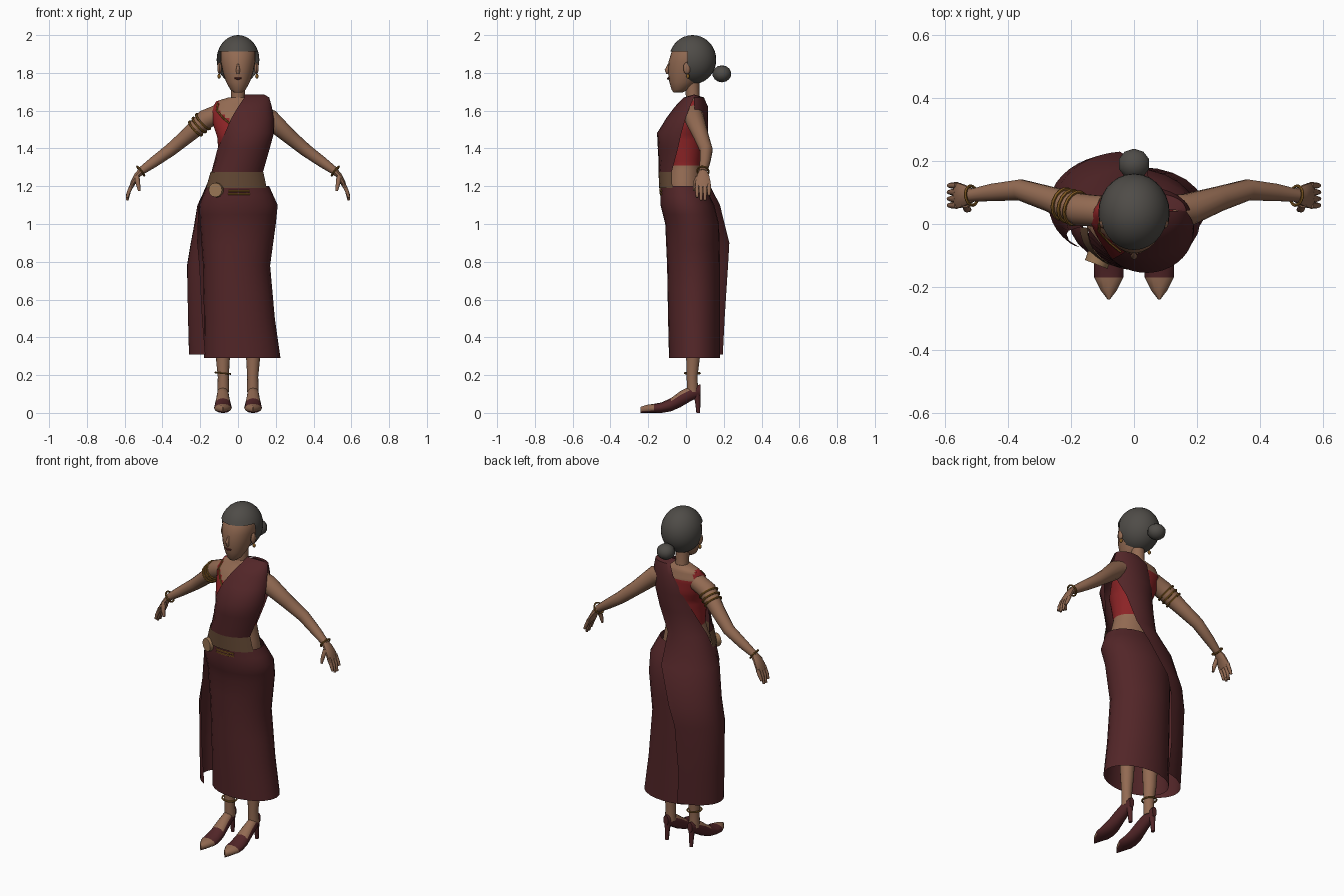
import bpy, bmesh
from math import sin, cos, radians, tau
from mathutils import Vector

cube = bpy.data.objects.get("Cube")
if cube:
    bpy.data.objects.remove(cube)


def material(name, r, g, b):
    m = bpy.data.materials.new(name)
    m.use_nodes = True
    m.diffuse_color = (r, g, b, 1)
    m.node_tree.nodes["Principled BSDF"].inputs["Base Color"].default_value = (r, g, b, 1)
    return m


SKIN = material("warm skin", .29, .145, .085)
SARI = material("maroon cloth", .085, .019, .021)
BLOUSE = material("red cloth", .26, .017, .019)
HAIR = material("grey hair", .078, .072, .064)
GOLD = material("gold", .24, .11, .018)
BELT = material("brown belt", .13, .068, .036)
TAN = material("pale bronze", .32, .18, .09)
LIPS = material("dark lips", .11, .022, .018)


def finish(name, bm, mats, rule=None, angle=45):
    """Turn a bmesh into a shaded object, colouring its faces by the rule."""
    bm.normal_update()
    if rule:
        for f in bm.faces:
            f.material_index = rule(f.calc_center_median(), f.normal)
    me = bpy.data.meshes.new(name)
    bm.to_mesh(me)
    bm.free()
    for m in mats:
        me.materials.append(m)
    ob = bpy.data.objects.new(name, me)
    bpy.context.collection.objects.link(ob)
    smooth(ob, angle)
    return ob


def smooth(ob, angle=45):
    bpy.ops.object.select_all(action='DESELECT')
    ob.select_set(True)
    bpy.context.view_layer.objects.active = ob
    bpy.ops.object.shade_smooth_by_angle(angle=radians(angle))


def skin_rows(name, rows, mats, closed=True, caps=False, rule=None, angle=45):
    """Join rows of points into a surface."""
    bm = bmesh.new()
    vs = [[bm.verts.new(p) for p in row] for row in rows]
    n = len(rows[0])
    for a, b in zip(vs, vs[1:]):
        for i in range(n if closed else n - 1):
            j = (i + 1) % n
            bm.faces.new((a[i], a[j], b[j], b[i]))
    if caps:
        bm.faces.new(vs[0][::-1])
        bm.faces.new(vs[-1])
        bmesh.ops.recalc_face_normals(bm, faces=bm.faces)
    return finish(name, bm, mats, rule, angle)


def surf(profile, deg, z):
    """Point on a stack of ellipses (z, x0, x1, y0, y1); 0 degrees faces front."""
    lo, hi = profile[0], profile[-1]
    for a, b in zip(profile, profile[1:]):
        if a[0] <= z <= b[0]:
            lo, hi = a, b
            break
    t = (z - lo[0]) / (hi[0] - lo[0])
    x0, x1, y0, y1 = [p + (q - p) * t for p, q in zip(lo[1:], hi[1:])]
    a = radians(deg)
    return ((x0 + x1) / 2 + (x1 - x0) / 2 * sin(a), (y0 + y1) / 2 - (y1 - y0) / 2 * cos(a), z)


def loft(name, profile, mats, steps=1, sides=24, caps=False, rule=None):
    zs = [a[0] + (b[0] - a[0]) * k / steps for a, b in zip(profile, profile[1:]) for k in range(steps)]
    rows = [[surf(profile, 360 * i / sides, z) for i in range(sides)] for z in zs + [profile[-1][0]]]
    return skin_rows(name, rows, mats, caps=caps, rule=rule)


def sheet(name, profile, edges, mat, cols=14):
    """Cloth lying on a profile, between edge angles (z, start, end)."""
    rows = [[surf(profile, a + (b - a) * i / cols, z) for i in range(cols + 1)] for z, a, b in edges]
    return skin_rows(name, rows, [mat], closed=False)


def tube(name, pts, radii, mat, sides=10):
    pts = [Vector(p) for p in pts]
    rows = []
    for i, p in enumerate(pts):
        t = (pts[min(i + 1, len(pts) - 1)] - pts[max(i - 1, 0)]).normalized()
        u = t.cross(Vector((0, 1, 0))).normalized()
        v = u.cross(t)
        ru, rv = radii[i] if isinstance(radii[i], tuple) else (radii[i], radii[i])
        rows.append([p + u * ru * cos(tau * k / sides) + v * rv * sin(tau * k / sides) for k in range(sides)])
    return skin_rows(name, rows, [mat], caps=True)


def ball(name, centre, size, mat, segs=16, rings=10, drop=None):
    bm = bmesh.new()
    bmesh.ops.create_uvsphere(bm, u_segments=segs, v_segments=rings, radius=1)
    for v in bm.verts:
        v.co = Vector(c + s * k for c, s, k in zip(centre, size, v.co))
    if drop:
        bmesh.ops.delete(bm, geom=[f for f in bm.faces if drop(f.calc_center_median())], context='FACES')
    return finish(name, bm, [mat])


def hoop(name, centre, axis, radius, thick, mat=GOLD):
    bpy.ops.mesh.primitive_torus_add(
        location=centre, rotation=Vector(axis).to_track_quat('Z', 'Y').to_euler(),
        major_radius=radius, minor_radius=thick, major_segments=16, minor_segments=6)
    ob = bpy.context.object
    ob.name = name
    ob.data.materials.append(mat)
    smooth(ob)


# Torso with the blouse coloured in
torso = [(1.1, -.15, .15, -.1, .1), (1.2, -.14, .14, -.115, .09), (1.31, -.105, .115, -.1, .08),
         (1.4, -.105, .12, -.12, .09), (1.46, -.11, .125, -.135, .095), (1.52, -.13, .14, -.1, .105),
         (1.6, -.145, .145, -.05, .105), (1.65, -.115, .11, -.01, .09), (1.67, -.05, .05, 0, .075)]


def blouse_rule(c, n):
    if c.z < 1.31 or c.z > 1.655:
        return 0
    neckline = 1.53 + .9 * max(0, abs(c.x) - .03) if c.y < .04 else 1.6
    return 0 if c.z > neckline and abs(c.x) < .1 else 1


loft("torso_and_blouse", torso, [SKIN, BLOUSE], steps=4, sides=36, caps=True, rule=blouse_rule)
trim = [(-62, 1.64), (-50, 1.6), (-35, 1.56), (-20, 1.53)]
tube("blouse_trim", [surf(torso, a, z) for a, z in trim], [.005] * 4, GOLD, 6)

# Skirt, belt and buckle
skirt = [(.29, -.18, .225, -.09, .18), (.5, -.18, .195, -.095, .18), (.78, -.185, .17, -.1, .18),
         (1, -.2, .2, -.11, .175), (1.1, -.205, .21, -.135, .15), (1.2, -.165, .165, -.135, .1)]
loft("skirt", skirt, [SARI], steps=2)
belt = [(1.19, -.17, .168, -.142, .1), (1.275, -.146, .148, -.146, .1)]
sheet("belt", belt, [(1.19, -95, 65), (1.275, -95, 65)], BELT)
tube("buckle", [(-.105, -.09, 1.18), (-.12, -.128, 1.18)], [.04, .038], TAN, 12)
for k, z in enumerate((1.158, 1.174)):
    bar = [surf(skirt, a, z) for a in (-17, -5, 8, 20)]
    tube(f"belt_bar_{k}", bar, [.005] * 4, GOLD, 6)

# Sari drape: across the chest, over the left shoulder, down the back
wrap = [(.31, -.26, .23, -.11, .2), (.5, -.265, .2, -.11, .21), (.78, -.27, .19, -.11, .225),
        (.9, -.25, .2, -.11, .23), (1.1, -.215, .22, -.14, .18), (1.26, -.145, .145, -.145, .1),
        (1.4, -.115, .17, -.15, .11), (1.48, -.11, .19, -.155, .115), (1.56, -.12, .19, -.105, .12),
        (1.62, -.11, .18, -.06, .117), (1.67, -.01, .165, -.012, .095), (1.685, .02, .14, .04, .045)]
sheet("front_drape", wrap, [(1.26, -95, 62), (1.4, -72, 80), (1.48, -47, 88), (1.56, -27, 85),
                            (1.62, -14, 85), (1.67, -30, 90), (1.685, -60, 90)], SARI)
sheet("back_drape", wrap, [(.31, 195, 320), (.5, 195, 318), (.78, 190, 315), (.9, 185, 303), (1.1, 170, 285),
                           (1.26, 157, 260), (1.4, 140, 235), (1.5, 120, 215), (1.62, 100, 192),
                           (1.67, 90, 205), (1.685, 90, 240)], SARI)

# Head, hair and face
tube("neck", [(0, .045, 1.6), (0, .035, 1.68), (0, .03, 1.78)], [.045, .036, .04], SKIN, 12)
head = [(1.695, -.02, .02, -.065, -.02), (1.71, -.04, .04, -.076, .01), (1.75, -.062, .062, -.088, .06),
        (1.8, -.08, .08, -.095, .1), (1.86, -.092, .092, -.092, .12), (1.92, -.093, .093, -.074, .12),
        (1.96, -.068, .068, -.04, .1)]
loft("head", head, [SKIN], caps=True)
ball("hair", (0, .035, 1.87), (.113, .125, .13), HAIR, 28, 18,
     lambda c: c.y < .01 and c.z < 1.92 - .25 * max(0, c.y + .06))
ball("hair_bun", (0, .19, 1.795), (.052, .05, .045), HAIR, 10, 7)
tube("nose", [(0, -.09, 1.85), (0, -.102, 1.815), (0, -.096, 1.795)], [.004, .011, .008], SKIN, 8)
tube("lips", [(-.018, -.09, 1.772), (0, -.094, 1.77), (.018, -.09, 1.772)], [.003, .007, .003], LIPS, 6)

for s, side in ((1, "left"), (-1, "right")):
    # Ears and earrings
    ball(f"{side}_ear", (s * .098, .005, 1.825), (.012, .02, .032), SKIN, 10, 7)
    ball(f"{side}_earring", (s * .1, .01, 1.782), (.009, .009, .013), GOLD, 8, 6)

    # Arms and hands
    arm = [(.1, .04, 1.585), (.17, .045, 1.555), (.27, .08, 1.465), (.36, .108, 1.39),
           (.45, .1, 1.325), (.52, .09, 1.275)]
    tube(f"{side}_arm", [(s * x, y, z) for x, y, z in arm], [.05, .052, .04, .034, .028, .02], SKIN, 14)
    palm = [(.51, .09, 1.283), (.535, .09, 1.255), (.555, .09, 1.22), (.565, .09, 1.195)]
    tube(f"{side}_palm", [(s * x, y, z) for x, y, z in palm],
         [(.018, .02), (.016, .034), (.014, .042), (.01, .04)], SKIN)
    for k, tip in enumerate((1.14, 1.125, 1.125, 1.15)):
        y = .059 + .021 * k
        tube(f"{side}_finger_{k}", [(s * .56, y, 1.21), (s * .578, y, 1.17), (s * .587, y, tip)],
             [.011, .01, .007], SKIN, 8)
    tube(f"{side}_thumb", [(s * .535, .065, 1.25), (s * .53, .048, 1.215), (s * .522, .045, 1.175)],
         [.014, .012, .007], SKIN, 8)
    hoop(f"{side}_bracelet", (s * .515, .09, 1.28), (s * .7, -.1, -.55), .031, .005)

    # Legs, shoes and heels
    leg = [(.08, .04, .9), (.08, .04, .45), (.08, .037, .29), (.078, .032, .19), (.078, .035, .11)]
    tube(f"{side}_leg", [(s * x, y, z) for x, y, z in leg], [.07, .046, .037, .029, .031], SKIN, 14)
    foot = [(.078, .09, .15, .016), (.03, .065, .145, .03), (-.03, .03, .115, .036), (-.08, .008, .078, .043),
            (-.13, 0, .055, .047), (-.17, 0, .048, .046), (-.21, 0, .042, .026), (-.24, 0, .032, .003)]
    rows = [[(s * .08 + w * cos(tau * k / 12), y, (a + b) / 2 + (b - a) / 2 * sin(tau * k / 12))
             for k in range(12)] for y, a, b, w in foot]
    skin_rows(f"{side}_shoe", rows, [SARI, SKIN], caps=True, rule=lambda c, n: int(
        c.z > .012 and c.y < -.17 or n.z > .6 and -.06 < c.y < .03))
    tube(f"{side}_heel", [(s * .08, .055, .12), (s * .08, .062, .06), (s * .08, .065, 0)],
         [.022, .014, .01], SARI, 8)

# Armbands on the right arm and an anklet
for k in range(3):
    hoop(f"armband_{k}", (-.185 - .02 * k, .05 + .007 * k, 1.542 - .018 * k), (-.7, .23, -.63), .053 - .002 * k, .006)
hoop("anklet", (-.08, .034, .21), (.1, 0, 1), .04, .005)
